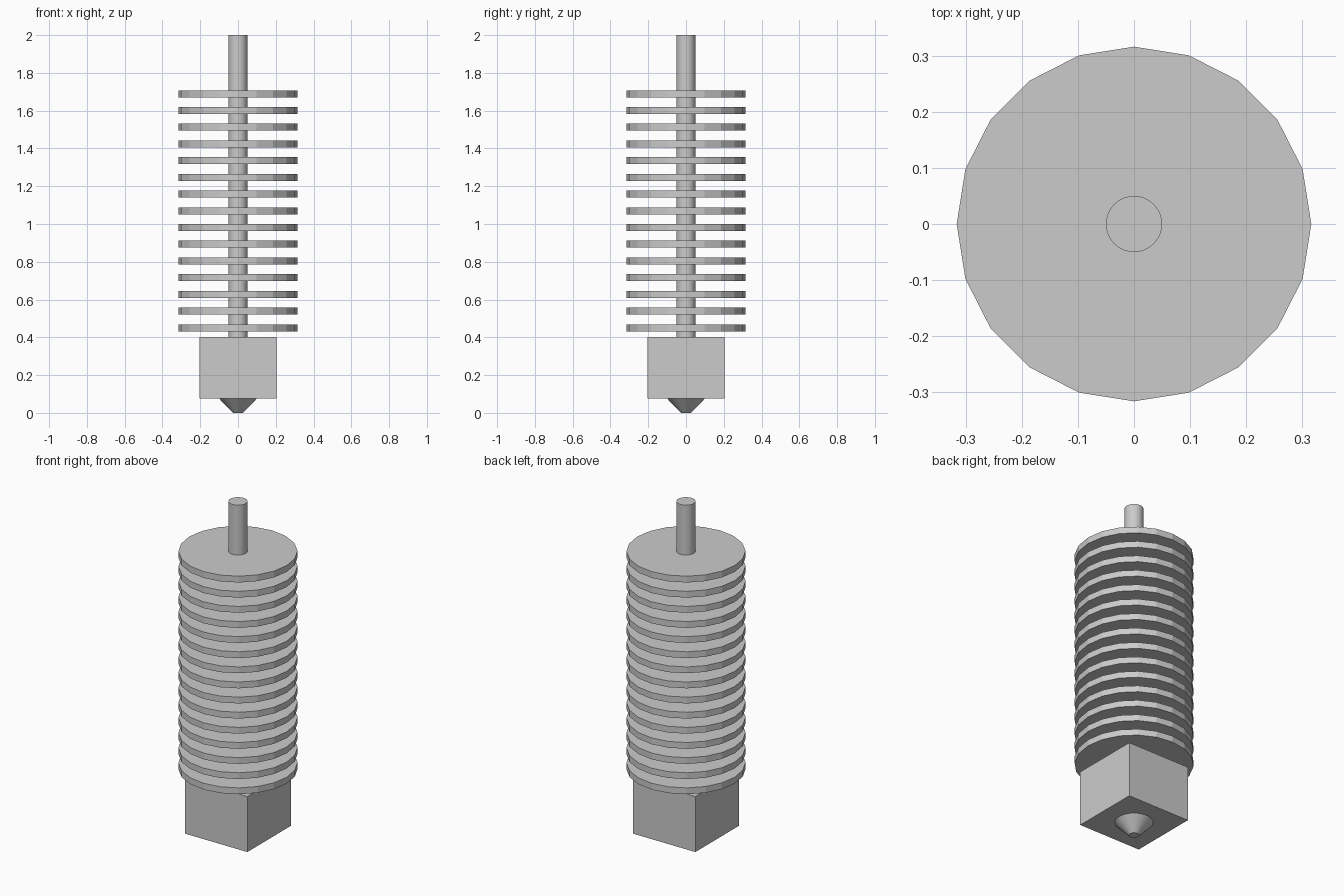
import bpy
from math import radians

cube = bpy.data.objects.get("Cube")
if cube:
    bpy.data.objects.remove(cube, do_unlink=True)

# Single grey metal
metal = bpy.data.materials.new("grey metal")
metal.use_nodes = True
GREY = (0.6, 0.6, 0.6, 1)
metal.diffuse_color = GREY
metal.node_tree.nodes["Principled BSDF"].inputs["Base Color"].default_value = GREY


def round_part(name, sides, r_low, r_high, low, high, smooth=False):
    bpy.ops.mesh.primitive_cone_add(vertices=sides, radius1=r_low, radius2=r_high,
                                    depth=high - low, location=(0, 0, (low + high) / 2))
    part = bpy.context.object
    part.name = name
    part.data.materials.append(metal)
    if smooth:
        bpy.ops.object.shade_smooth_by_angle(angle=radians(30))
    return part


# Tapered nozzle tip and heater block
round_part("nozzle", 48, 0.027, 0.102, 0, 0.078, smooth=True)
bpy.ops.mesh.primitive_cube_add(size=1, location=(0, 0, 0.24))
block = bpy.context.object
block.name = "heater_block"
block.scale = (0.405, 0.405, 0.325)
block.data.materials.append(metal)

# Central tube
round_part("central_tube", 48, 0.05, 0.05, 0.4, 2, smooth=True)

# Stack of faceted cooling fins
fin = round_part("cooling_fins", 20, 0.316, 0.316, 0.432, 0.469)
stack = fin.modifiers.new("stack", "ARRAY")
stack.count = 15
stack.use_relative_offset = False
stack.use_constant_offset = True
stack.constant_offset_displace = (0, 0, 0.0885)
